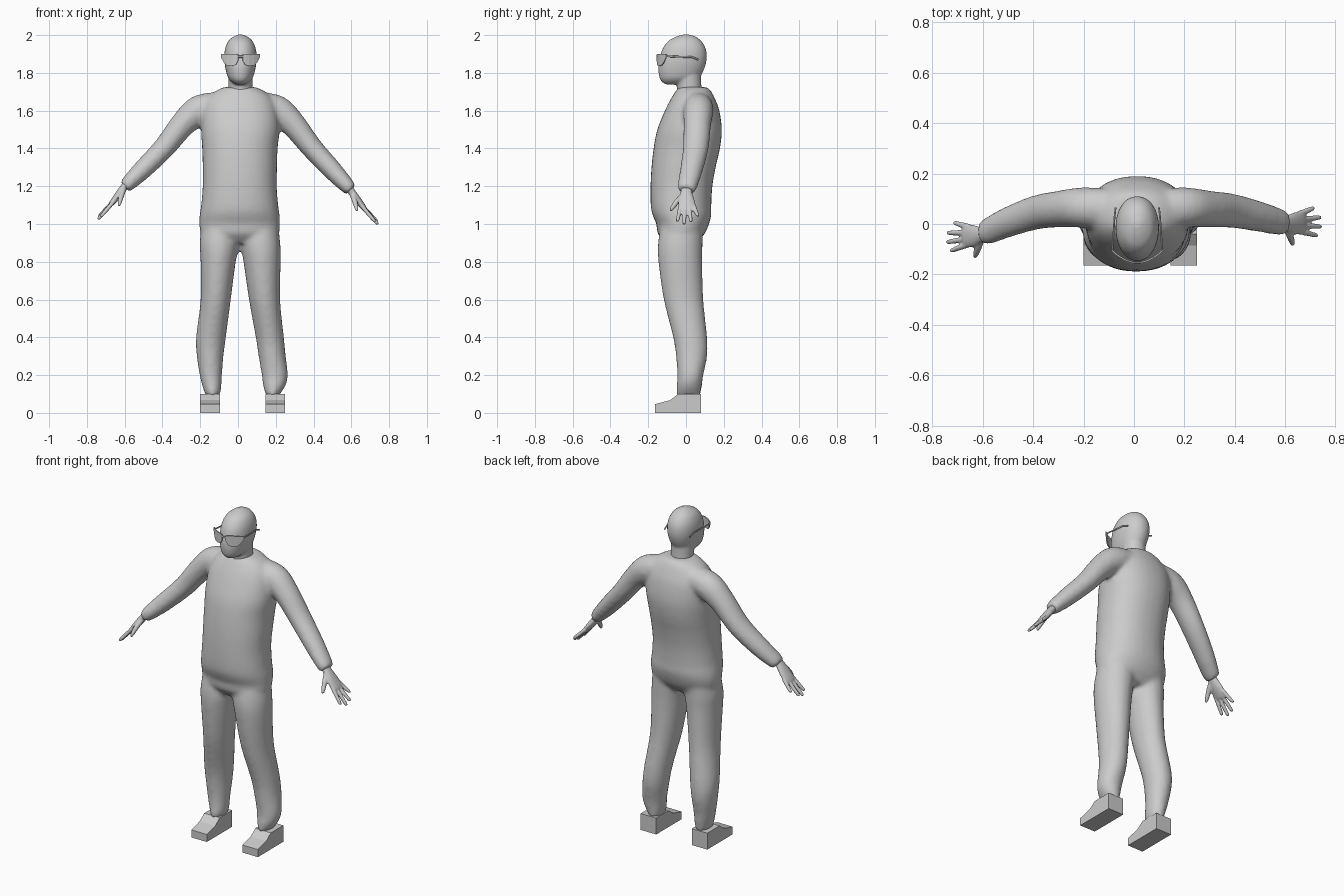
import bpy, bmesh, math
from mathutils import Vector

if "Cube" in bpy.data.objects:
    bpy.data.objects.remove(bpy.data.objects["Cube"])

CX = 0.013  # the head and glasses sit slightly off centre


def spline(rows, steps=4):
    """Catmull-Rom interpolation of parameter rows."""
    out = []
    for i in range(len(rows) - 1):
        a, b, c, d = (rows[max(0, min(len(rows) - 1, i + k))] for k in (-1, 0, 1, 2))
        for s in range(steps):
            t = s / steps
            out.append([0.5 * (2 * q + (r - p) * t + (2 * p - 5 * q + 4 * r - w) * t * t
                               + (3 * q - p - 3 * r + w) * t ** 3)
                        for p, q, r, w in zip(a, b, c, d)])
    return out + [list(rows[-1])]


def loft(bm, rings, n=32, power=2.0):
    """Closed skin through rings given as (centre, u axis, v axis)."""
    loops = []
    for c, u, v in rings:
        loop = []
        for k in range(n):
            a = 2 * math.pi * k / n
            ca, sa = math.cos(a), math.sin(a)
            e = 2 / power
            loop.append(bm.verts.new(c + u * math.copysign(abs(ca) ** e, ca)
                                     + v * math.copysign(abs(sa) ** e, sa)))
        loops.append(loop)
    for a, b in zip(loops, loops[1:]):
        for k in range(n):
            bm.faces.new((a[k], a[(k + 1) % n], b[(k + 1) % n], b[k]))
    bm.faces.new(loops[0][::-1])
    bm.faces.new(loops[-1])


def column(bm, rows, power=2.0):
    """Upright loft from rows of (z, x0, x1, y0, y1) extents."""
    loft(bm, [(Vector(((x0 + x1) / 2, (y0 + y1) / 2, z)),
               Vector(((x1 - x0) / 2, 0, 0)), Vector((0, (y1 - y0) / 2, 0)))
              for z, x0, x1, y0, y1 in spline(rows)], power=power)


def limb(bm, rows, n=24):
    """Loft along a path from rows of (x, y, z, thickness radius, y radius)."""
    pts = spline(rows)
    rings = []
    for i, (x, y, z, r, ry) in enumerate(pts):
        t = Vector(pts[min(i + 1, len(pts) - 1)][:3]) - Vector(pts[max(i - 1, 0)][:3])
        v = t.cross(Vector((0, 1, 0))).normalized()
        u = v.cross(t).normalized()
        rings.append((Vector((x, y, z)), u * ry, v * r))
    loft(bm, rings, n)


def finish(name, bm, voxel=None, smooth=0):
    bmesh.ops.recalc_face_normals(bm, faces=bm.faces)
    me = bpy.data.meshes.new(name)
    bm.to_mesh(me)
    bm.free()
    ob = bpy.data.objects.new(name, me)
    bpy.context.collection.objects.link(ob)
    if voxel:
        m = ob.modifiers.new("blend", 'REMESH')
        m.mode, m.voxel_size, m.use_smooth_shade = 'VOXEL', voxel, True
        s = ob.modifiers.new("soften", 'SMOOTH')
        s.factor, s.iterations = 0.5, smooth
    return ob


# Clothed body: torso, legs and arms fused into one skin
bm = bmesh.new()
column(bm, [(0.90, -.14, .16, -.11, .06), (0.95, -.195, .215, -.15, .10),
            (1.00, -.205, .222, -.157, .122), (1.05, -.203, .22, -.178, .134),
            (1.10, -.195, .213, -.187, .134), (1.20, -.187, .205, -.188, .14),
            (1.30, -.187, .207, -.183, .157), (1.40, -.19, .21, -.172, .18),
            (1.50, -.195, .22, -.152, .19), (1.60, -.19, .21, -.112, .177),
            (1.66, -.165, .185, -.082, .155), (1.70, -.125, .145, -.057, .135),
            (1.725, -.075, .095, -.04, .115)], power=2.2)
column(bm, [(1.0, -.19, 0, -.13, .09), (.90, -.203, .004, -.148, .088),
            (.80, -.198, -.012, -.146, .086), (.60, -.198, -.038, -.118, .092),
            (.40, -.222, -.064, -.068, .112), (.30, -.218, -.077, -.053, .112),
            (.20, -.203, -.085, -.046, .092), (.12, -.182, -.09, -.05, .082),
            (.085, -.165, -.105, -.05, .075)])
column(bm, [(1.0, .015, .21, -.13, .09), (.90, .012, .224, -.148, .088),
            (.80, .029, .226, -.146, .086), (.60, .058, .223, -.118, .092),
            (.40, .094, .243, -.068, .112), (.30, .109, .253, -.053, .112),
            (.20, .126, .264, -.046, .092), (.14, .134, .25, -.05, .082),
            (.085, .15, .21, -.05, .075)])
for s, dy, dz in ((1, 0, 0), (-1, -.035, .015)):
    limb(bm, [(s * .10, .06, 1.63, .07, .08), (s * .205, .065, 1.60, .082, .08),
              (s * .29, .06, 1.53, .068, .073), (s * .39, .052 + dy * .2, 1.405, .058, .068),
              (s * .50, .028 + dy * .6, 1.285 + dz * .5, .052, .06),
              (s * .575, .008 + dy, 1.205 + dz, .042, .053),
              (s * .60, .003 + dy, 1.18 + dz, .034, .046)])
finish("clothed_body", bm, .012, 8)

# Head and neck
bm = bmesh.new()
column(bm, [(1.738, CX - .025, CX + .025, -.105, .0), (1.755, CX - .05, CX + .05, -.13, .045),
            (1.78, CX - .068, CX + .068, -.142, .075), (1.83, CX - .081, CX + .081, -.147, .1),
            (1.88, CX - .086, CX + .086, -.139, .11), (1.93, CX - .081, CX + .081, -.123, .104),
            (1.97, CX - .063, CX + .063, -.092, .08), (1.992, CX - .037, CX + .037, -.052, .05),
            (2.003, CX - .012, CX + .012, -.015, .015)], power=2.1)
column(bm, [(1.65, CX - .06, CX + .06, -.05, .09), (1.72, CX - .063, CX + .063, -.048, .082),
            (1.80, CX - .065, CX + .065, -.06, .08)])
finish("head_and_neck", bm, .007, 5)

# Hands: palm, four fingers and a thumb
TIPS = [(.725, -.045, 1.012), (.74, -.01, .998), (.738, .026, 1.01), (.712, .062, 1.04)]
for s, dy, dz, name in ((1, 0, 0, "left_hand"), (-1, -.045, .027, "right_hand")):
    bm = bmesh.new()

    def place(x, y, z, r, ry):
        return (s * x, y + dy - (1 if s < 0 else 0) * (x - .6) * .12, z + dz, r, ry)

    limb(bm, [place(*p) for p in ((.57, .004, 1.21, .022, .03), (.60, .002, 1.172, .02, .03),
                                  (.635, .002, 1.125, .019, .043), (.668, .006, 1.083, .014, .045),
                                  (.675, .006, 1.072, .008, .036))])
    for i, (x, y, z) in enumerate(TIPS):
        b = Vector((.652, -.029 + i * .023, 1.10))
        m = b.lerp(Vector((x, y, z)), .55)
        limb(bm, [place(*b, .011, .012), place(*m, .011, .011),
                  place(x - .004, y, z + .006, .009, .009), place(x, y, z, .004, .004)], 12)
    limb(bm, [place(*p) for p in ((.605, -.012, 1.155, .014, .016), (.617, -.045, 1.122, .014, .015),
                                  (.627, -.073, 1.085, .011, .011), (.629, -.083, 1.068, .005, .005))], 12)
    finish(name, bm, .005, 3)

# Blocky wedge shoes
PROFILE = [(-.165, 0), (.08, 0), (.08, .1), (-.04, .1), (-.085, .067), (-.165, .046)]
for x0, x1, name in ((-.2, -.095, "right_shoe"), (.145, .25, "left_shoe")):
    bm = bmesh.new()
    f = bm.faces.new([bm.verts.new((x0, y, z)) for y, z in PROFILE])
    ext = bmesh.ops.extrude_face_region(bm, geom=[f])["geom"]
    bmesh.ops.translate(bm, vec=(x1 - x0, 0, 0),
                        verts=[g for g in ext if isinstance(g, bmesh.types.BMVert)])
    bm.faces.ensure_lookup_table()
    if not any(all(abs(v.co.x - x0) < 1e-5 for v in g.verts) for g in bm.faces):
        bm.faces.new([v for v in bm.verts if abs(v.co.x - x0) < 1e-5])
    finish(name, bm)


# Glasses: wrapped lenses, bridge and temples
def wrap(x):
    return -.153 + 4.8 * x * x


# each column of the lens: (distance from middle, bottom z, top z)
LENS = [(.012, 1.865, 1.897), (.025, 1.842, 1.9), (.045, 1.837, 1.901),
        (.07, 1.839, 1.901), (.085, 1.852, 1.901), (.101, 1.882, 1.9)]
for s, side in ((-1, "right"), (1, "left")):
    bm = bmesh.new()
    cols = [[bm.verts.new((CX + s * x, wrap(x), z)) for z in (lo, hi)] for x, lo, hi in LENS]
    for a, b in zip(cols, cols[1:]):
        bm.faces.new((a[0], b[0], b[1], a[1]))
    ob = finish(side + "_lens", bm)
    m = ob.modifiers.new("thickness", 'SOLIDIFY')
    m.thickness, m.offset = .006, 0
    bm = bmesh.new()
    limb_path = [(.099, -.106, 1.889), (.095, -.05, 1.886), (.09, .03, 1.884), (.086, .065, 1.87)]
    loft(bm, [(Vector((CX + s * x, y, z)), Vector((.0035, 0, 0)), Vector((0, 0, .005)))
              for x, y, z in limb_path], 8)
    finish(side + "_temple", bm)
bm = bmesh.new()
loft(bm, [(Vector((CX + x, -.153, 1.886)), Vector((0, .004, 0)), Vector((0, 0, .006)))
          for x in (-.015, .015)], 8)
finish("glasses_bridge", bm)
